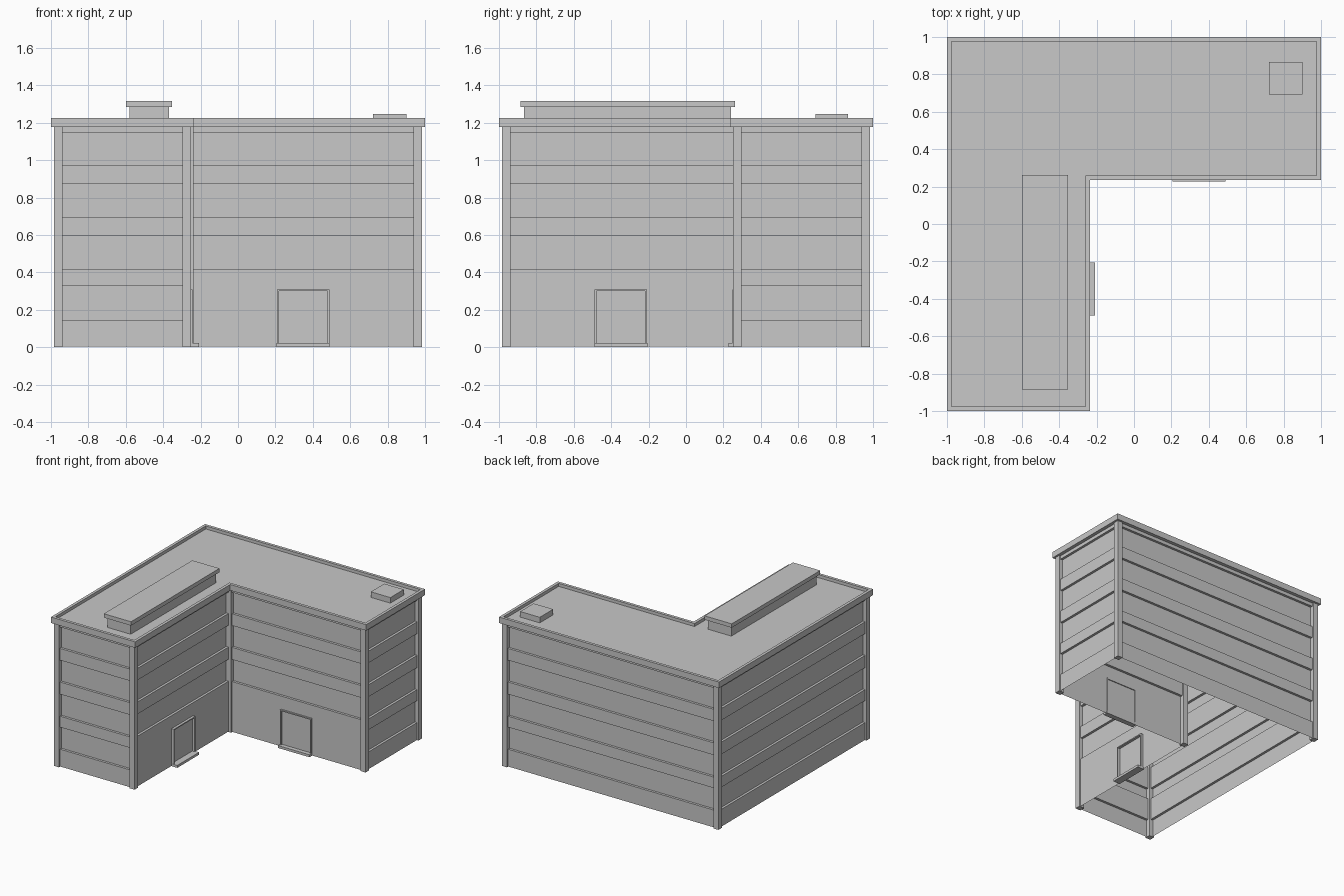
import bpy
import bmesh

default = bpy.data.objects.get("Cube")
if default:
    bpy.data.objects.remove(default, do_unlink=True)

grey = bpy.data.materials.new("plain_grey")
grey.use_nodes = True
COLOUR = (0.58, 0.58, 0.58, 1)
grey.diffuse_color = COLOUR
grey.node_tree.nodes["Principled BSDF"].inputs["Base Color"].default_value = COLOUR


def outline(d, court=None):
    """L-shaped plan moved inward by d, or by court on the courtyard sides."""
    c = d if court is None else court
    lo, hi, ex, ey = -1 + d, 1 - d, -0.235 - c, 0.235 + c
    return [(lo, lo), (ex, lo), (ex, ey), (hi, ey), (hi, hi), (lo, hi)]


def loft(name, sections, bottom=True, top=True):
    """Join stacked outlines (points, z) into one skin with optional caps."""
    bm = bmesh.new()
    loops = [[bm.verts.new((x, y, z)) for x, y in pts] for pts, z in sections]
    for a, b in zip(loops, loops[1:]):
        n = len(a)
        for i in range(n):
            j = (i + 1) % n
            bm.faces.new((a[i], a[j], b[j], b[i]))
    if bottom:
        bm.faces.new(loops[0][::-1])
    if top:
        bm.faces.new(loops[-1])
    # Steps that vanish on the flat courtyard walls
    empty = [f for f in bm.faces if f.calc_area() < 1e-6]
    bmesh.ops.delete(bm, geom=empty, context="FACES_ONLY")
    mesh = bpy.data.meshes.new(name)
    bm.to_mesh(mesh)
    bm.free()
    mesh.materials.append(grey)
    ob = bpy.data.objects.new(name, mesh)
    bpy.context.collection.objects.link(ob)


def box(name, x0, x1, y0, y1, z0, z1):
    pts = [(x0, y0), (x1, y0), (x1, y1), (x0, y1)]
    loft(name, [(pts, z0), (pts, z1)])


# Open wall shell: floor bands with recessed window strips between them,
# the ground floor strip left flat on the courtyard sides
BAND, STRIP, EAVES = 0.028, 0.048, 1.176
walls = [(outline(BAND), 0.003)]
for z0, z1 in ((0.145, 0.326), (0.416, 0.597), (0.697, 0.876), (0.973, 1.148)):
    recess = outline(STRIP, BAND if z0 < 0.2 else None)
    walls += [(outline(BAND), z0), (recess, z0), (recess, z1), (outline(BAND), z1)]
walls.append((outline(BAND), EAVES))
loft("wall_shell", walls, bottom=False, top=False)

# Corner posts
W = 0.046
SIDES = [(1, 1), (-1, 1), None, (-1, 1), (-1, -1), (1, -1)]
for i, ((x, y), side) in enumerate(zip(outline(0.016), SIDES)):
    if side is None:
        box("inner_corner_post", -0.284, -0.238, 0.251, 0.297, 0, EAVES)
        continue
    xs = sorted((x, x + side[0] * W))
    ys = sorted((y, y + side[1] * W))
    box(f"corner_post_{i}", *xs, *ys, 0, EAVES)

# Overhanging eaves, parapet and roof in one skin
loft("roof_parapet", [(outline(BAND), EAVES), (outline(0), EAVES),
                      (outline(0), 1.225), (outline(0.024), 1.225),
                      (outline(0.024), 1.2)], bottom=False)

# Rooftop structures
box("roof_house", -0.58, -0.37, -0.865, 0.24, 1.198, 1.285)
box("roof_house_cap", -0.6, -0.353, -0.885, 0.263, 1.283, 1.315)
box("roof_hatch", 0.722, 0.9, 0.693, 0.867, 1.198, 1.246)

# Doorways: thin frames and steps
T = 0.009
DOOR_TOP = 0.309
for name, a, b, z0 in (("left_jamb", 0.209, 0.209 + T, 0.02),
                       ("right_jamb", 0.488 - T, 0.488, 0.02),
                       ("lintel", 0.209, 0.488, DOOR_TOP - T)):
    box("north_door_" + name, a, b, 0.249, 0.27, z0, DOOR_TOP)
    box("west_door_" + name, -0.27, -0.242, -b, -a, z0, DOOR_TOP)
box("north_door_step", 0.205, 0.49, 0.228, 0.27, 0.002, 0.022)
box("west_door_step", -0.27, -0.209, -0.49, -0.205, 0.002, 0.022)
